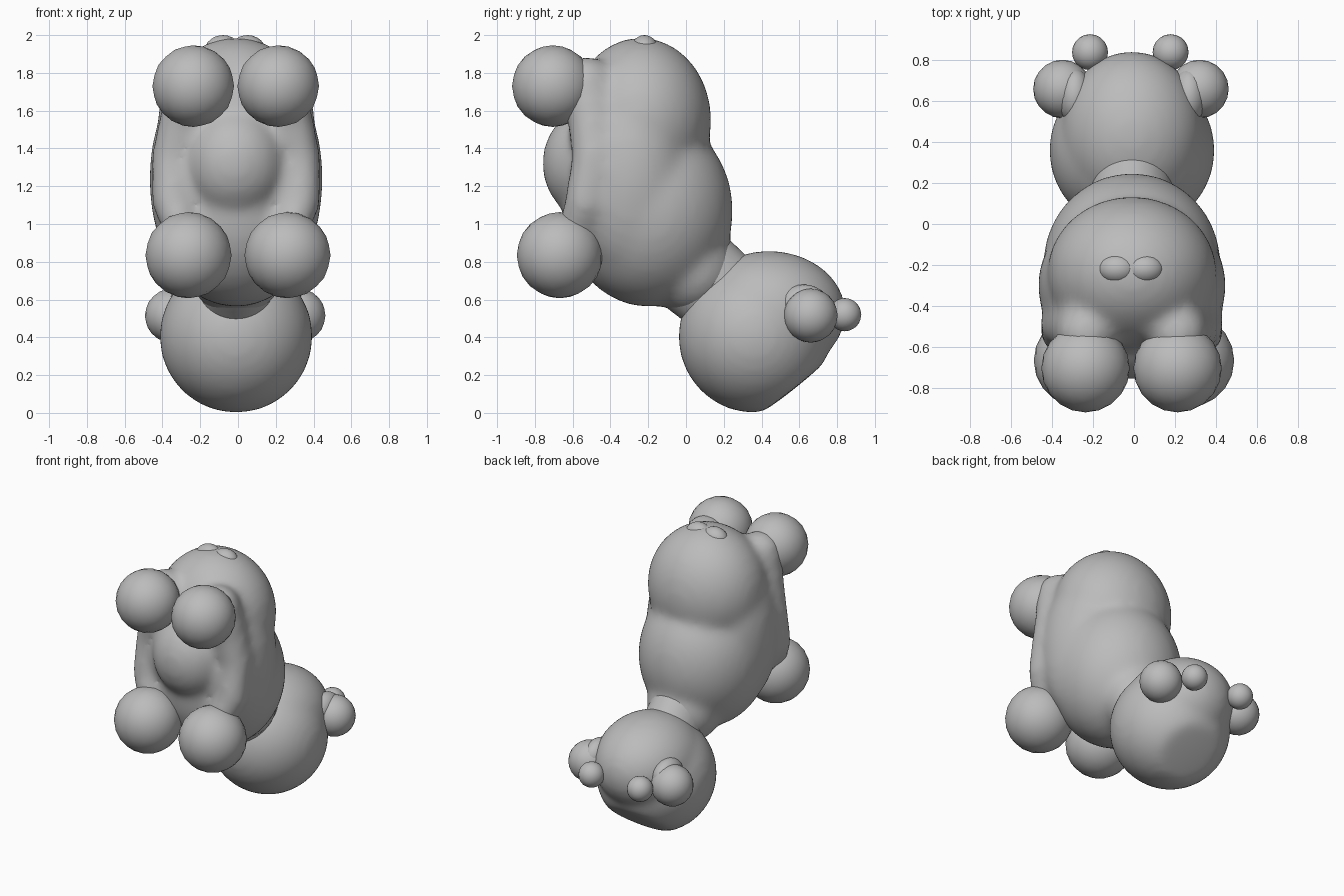
import bpy
import bmesh
from mathutils import Matrix, Vector

cube = bpy.data.objects.get("Cube")
if cube:
    bpy.data.objects.remove(cube, do_unlink=True)

grey = bpy.data.materials.new("plain_grey")
grey.use_nodes = True
colour = (0.5, 0.5, 0.5, 1)
grey.diffuse_color = colour
bsdf = next(n for n in grey.node_tree.nodes if n.type == 'BSDF_PRINCIPLED')
bsdf.inputs["Base Color"].default_value = colour


def add_ellipsoid(bm, centre, radii, detail=4):
    m = Matrix.Translation(centre) @ Matrix.Diagonal((*radii, 1))
    bmesh.ops.create_icosphere(bm, subdivisions=detail, radius=1, matrix=m)


def add_tube(bm, path, steps=6):
    """Row of overlapping spheres along points given as (x, y, z, radius)."""
    for a, b in zip(path, path[1:]):
        for i in range(steps + 1):
            p = Vector(a).lerp(Vector(b), i / steps)
            add_ellipsoid(bm, p[:3], (p[3],) * 3, 3)


def finish(name, bm, voxel=None, smooth=5):
    mesh = bpy.data.meshes.new(name)
    bm.to_mesh(mesh)
    bm.free()
    mesh.materials.append(grey)
    mesh.shade_smooth()
    obj = bpy.data.objects.new(name, mesh)
    bpy.context.collection.objects.link(obj)
    if voxel:
        remesh = obj.modifiers.new("blend", 'REMESH')
        remesh.mode = 'VOXEL'
        remesh.voxel_size = voxel
        remesh.use_smooth_shade = True
        soften = obj.modifiers.new("soften", 'SMOOTH')
        soften.factor = 0.5
        soften.iterations = smooth
    return obj


def ball(name, centre, radii):
    bm = bmesh.new()
    add_ellipsoid(bm, centre, radii, 3)
    return finish(name, bm)


# Torso: rump above, chest below, belly in front, limbs along the front edges
bm = bmesh.new()
add_ellipsoid(bm, (-0.01, -0.24, 1.55), (0.415, 0.375, 0.438))
add_ellipsoid(bm, (-0.01, -0.20, 1.07), (0.435, 0.45, 0.51))
add_ellipsoid(bm, (-0.015, -0.50, 1.32), (0.275, 0.262, 0.30))
# Throat, running down to the collar
add_ellipsoid(bm, (-0.01, 0.03, 0.765), (0.26, 0.24, 0.25))
for s in (-1, 1):
    # Flank filling the waist at the side
    add_ellipsoid(bm, (s * 0.20 - 0.01, -0.30, 1.24), (0.26, 0.31, 0.53))
    add_tube(bm, [(s * 0.27 - 0.01, -0.60, 0.92, 0.09),
                  (s * 0.335 - 0.01, -0.53, 1.12, 0.115),
                  (s * 0.335 - 0.01, -0.49, 1.35, 0.115),
                  (s * 0.28 - 0.01, -0.50, 1.55, 0.13),
                  (s * 0.22 - 0.01, -0.53, 1.74, 0.15)])
finish("torso", bm, 0.025, 22)

# Neck collar, tilted between chest and head
axis = Vector((0, 0.76, -0.65)).normalized()
turn = axis.to_track_quat('Z', 'Y').to_matrix().to_4x4()
bm = bmesh.new()
bmesh.ops.create_cone(bm, cap_ends=True, segments=32, radius1=0.25,
                      radius2=0.235, depth=0.28,
                      matrix=Matrix.Translation((-0.01, 0.125, 0.685)) @ turn
                      @ Matrix.Diagonal((0.85, 1, 1, 1)))
finish("neck", bm, 0.02, 6)

# Head: skull and crown, with the face underneath pressed flat
bm = bmesh.new()
add_ellipsoid(bm, (-0.01, 0.36, 0.405), (0.405, 0.40, 0.405))
add_ellipsoid(bm, (-0.01, 0.44, 0.53), (0.35, 0.405, 0.328))
face_centre = Vector((0, 0.36, 0.41))
face_normal = Vector((0, 0.62, -0.78)).normalized()
for v in bm.verts:
    over = (v.co - face_centre).dot(face_normal) - 0.345
    if over > 0:
        v.co -= face_normal * over * 0.85
finish("head", bm, 0.025, 12)

# Paws, ears, knobs and tail lobes in mirrored pairs
for side, s in (("left", 1), ("right", -1)):
    ball("upper_paw_" + side, (s * 0.225 - 0.012, -0.705, 1.73), (0.216,) * 3)
    ball("lower_paw_" + side, (s * 0.262, -0.668, 0.835), (0.228,) * 3)
    ball("ear_" + side, (s * 0.335 - 0.015, 0.66, 0.515), (0.143,) * 3)
    ball("head_knob_" + side, (s * 0.197 - 0.018, 0.84, 0.52), (0.088,) * 3)
    ball("ear_stem_" + side, (s * 0.28 - 0.01, 0.625, 0.565), (0.085, 0.135, 0.115))
    ball("tail_lobe_" + side, (s * 0.065 - 0.015, -0.22, 1.92), (0.095, 0.075, 0.08))
